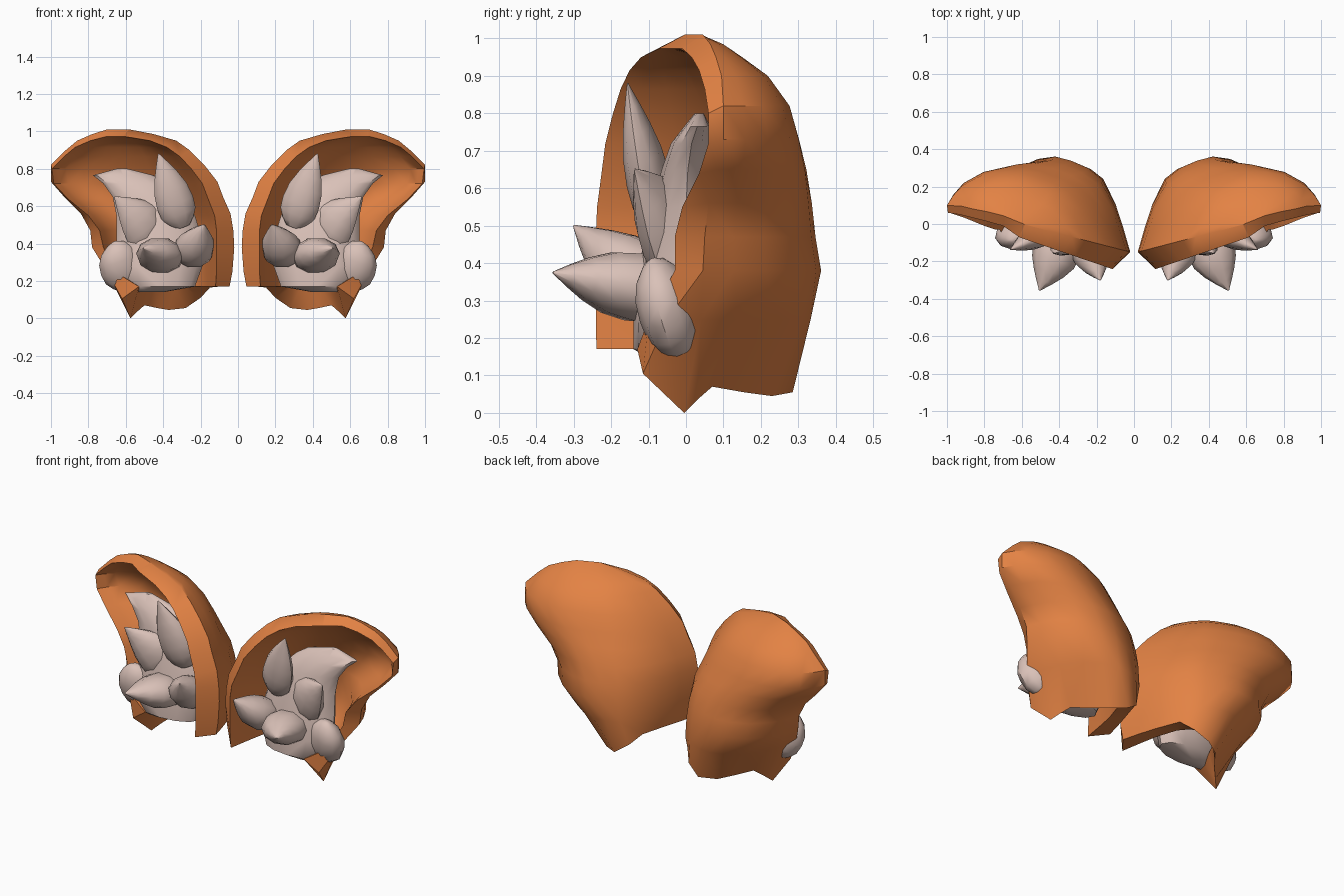
import bpy, bmesh, math
from mathutils import Vector

if "Cube" in bpy.data.objects:
    bpy.data.objects.remove(bpy.data.objects["Cube"])


def material(name, rgb):
    m = bpy.data.materials.new(name)
    m.diffuse_color = (*rgb, 1)
    m.use_nodes = True
    m.node_tree.nodes["Principled BSDF"].inputs["Base Color"].default_value = m.diffuse_color
    return m


ORANGE = material("orange fur", (0.77, 0.225, 0.058))
CREAM = material("pale grey fluff", (0.70, 0.535, 0.48))


def finish(name, bm, mat, angle):
    """Turn a bmesh into a smooth object mirrored across x."""
    bmesh.ops.recalc_face_normals(bm, faces=bm.faces)
    me = bpy.data.meshes.new(name)
    bm.to_mesh(me)
    bm.free()
    ob = bpy.data.objects.new(name, me)
    bpy.context.collection.objects.link(ob)
    me.materials.append(mat)
    bpy.ops.object.select_all(action='DESELECT')
    ob.select_set(True)
    bpy.context.view_layer.objects.active = ob
    bpy.ops.object.shade_smooth_by_angle(angle=math.radians(angle))
    mod = ob.modifiers.new("mirror", 'MIRROR')
    mod.use_mirror_merge = False
    return ob


def loft(bm, rings, cap_start=True, cap_end=True):
    """Bridge closed rings of equal length."""
    vs = [[bm.verts.new(p) for p in r] for r in rings]
    n = len(vs[0])
    for a, b in zip(vs, vs[1:]):
        for i in range(n):
            j = (i + 1) % n
            bm.faces.new((a[i], a[j], b[j], b[i]))
    if cap_start:
        bm.faces.new(vs[0])
    if cap_end:
        bm.faces.new(vs[-1])
    return vs


# Ear shell: bulge profile across the ear, (position, fraction of depth)
BULGE = [(0, 0), (.05, .3), (.1, .56), (.2, .86), (.3, .96), (.42, 1), (.53, 1),
         (.65, .91), (.78, .74), (.9, .46), (.96, .22), (1, 0)]

# outer rows: z, inner-side x, outer-side x, outer-side y, back y
OUTER = [(.17, .045, .62, -.115, .285), (.25, .03, .70, -.05, .33),
         (.38, .02, .78, .045, .355), (.47, .025, .79, .05, .34),
         (.56, .04, .84, .06, .33), (.65, .08, .93, .085, .315),
         (.73, .11, 1.0, .10, .295), (.82, .18, 1.0, .10, .27),
         (.90, .26, .92, .095, .21), (.95, .33, .86, .08, .14),
         (.985, .45, .78, .065, .09), (1.01, .58, .70, .045, .015)]
# inner rows: z, rim x, outer-side x, outer-side y, back y
INNER = [(.17, .12, .53, -.13, .20), (.25, .115, .66, -.10, .25),
         (.38, .115, .72, -.03, .275), (.47, .115, .74, -.03, .265),
         (.55, .125, .80, -.01, .255), (.64, .16, .91, .035, .235),
         (.72, .19, .985, .06, .205), (.80, .25, .995, .06, .165),
         (.865, .31, .93, .05, .115), (.915, .38, .87, .035, .07),
         (.95, .47, .79, .015, .03), (.973, .61, .70, -.01, -.06)]
# ragged lower edge of the back
HEM = [(.045, -.145, .17), (.07, -.05, .17), (.10, .05, .17), (.15, .20, .165),
       (.20, .26, .11), (.28, .285, .055), (.37, .23, .045), (.43, .155, .055),
       (.50, .07, .07), (.54, .03, .035), (.575, -.005, 0), (.62, -.115, .105)]


def section(z, xl, yl, xr, yr, back):
    mid = (yl + yr) / 2
    return [Vector((xl + (xr - xl) * u, yl + (yr - yl) * u + max(back - mid, 0) * f, z))
            for u, f in BULGE]


bm = bmesh.new()
rings = []
for k, ((z, xl, xr, yr, back), (zi, xi, xri, yri, bi)) in enumerate(zip(OUTER, INNER)):
    out = section(z, xl, -.155 + .26 * xl, xr, yr, back)
    inn = section(zi, xi, -.28 + .34 * xi, xri, yri, bi)
    if k == 0:
        out = [Vector(p) for p in HEM]
    rings.append(out + inn[::-1])
vs = loft(bm, rings, False, False)
n = len(BULGE)
# close the hem below and the crest above between outer and inner skins
for row in (vs[0], vs[-1]):
    for i in range(n - 1):
        bm.faces.new((row[i], row[i + 1], row[2 * n - 2 - i], row[2 * n - 1 - i]))
finish("ear_shell", bm, ORANGE, 38)

# Fluff base filling the ear: z, left x, right x, centre y, half thickness
BASE = [(.14, .40, .56, -.06, .03), (.17, .23, .62, -.05, .09), (.28, .19, .66, -.03, .11),
        (.42, .19, .65, -.01, .11), (.55, .23, .65, 0, .09), (.65, .31, .67, .005, .07),
        (.72, .38, .72, .015, .055), (.765, .45, .775, .03, .035), (.80, .59, .65, .035, .012)]
bm = bmesh.new()
SIDES = 12
loft(bm, [[Vector(((a + b) / 2 + (b - a) / 2 * math.cos(t), y + h * math.sin(t), z))
           for t in (2 * math.pi * i / SIDES for i in range(SIDES))]
          for z, a, b, y, h in BASE])
finish("fluff_base", bm, CREAM, 50)

# Pointed and blunt tuft outlines: (position along spine, fraction of radius)
POINTED = [(0, .4), (.08, .7), (.2, .95), (.36, 1), (.55, .9), (.72, .64), (.87, .33), (1, .03)]
BLUNT = [(0, .4), (.1, .72), (.25, .95), (.45, 1), (.65, .95), (.82, .75), (.94, .42), (1, .1)]
FRONT, UP = (0, -1, .35), (0, 0, 1)

# Tufts: name, root, tip, full width, full depth, bow of spine, facing, outline
TUFTS = [("upper_tuft", (.295, -.07, .49), (.425, -.156, .88), .205, .115, (-.005, 0, -.01),
          FRONT, POINTED),
         ("middle_tuft", (.46, -.02, .39), (.66, -.137, .65), .25, .14, (-.035, .01, .01),
          FRONT, POINTED),
         ("front_tuft", (.40, -.02, .315), (.505, -.355, .375), .26, .19, (-.025, 0, 0),
          UP, POINTED),
         ("inner_tuft", (.26, -.02, .32), (.18, -.300, .50), .22, .19, (.005, -.01, -.015),
          UP, POINTED),
         ("outer_tuft", (.575, -.01, .16), (.66, -.09, .41), .235, .16, (.01, 0, 0),
          FRONT, BLUNT)]

for name, root, tip, w, d, bow, facing, shape in TUFTS:
    root, tip, bow = Vector(root), Vector(tip), Vector(bow)
    axis = (tip - root).normalized()
    side = axis.cross(Vector(facing)).normalized()
    depth = axis.cross(side)
    bm = bmesh.new()
    rings = []
    for t, r in shape:
        c = root.lerp(tip, t) + bow * math.sin(math.pi * t)
        rings.append([c + side * (w / 2 * r * math.cos(a)) + depth * (d / 2 * r * math.sin(a))
                      for a in (2 * math.pi * i / 10 for i in range(10))])
    loft(bm, rings)
    finish(name, bm, CREAM, 50)
